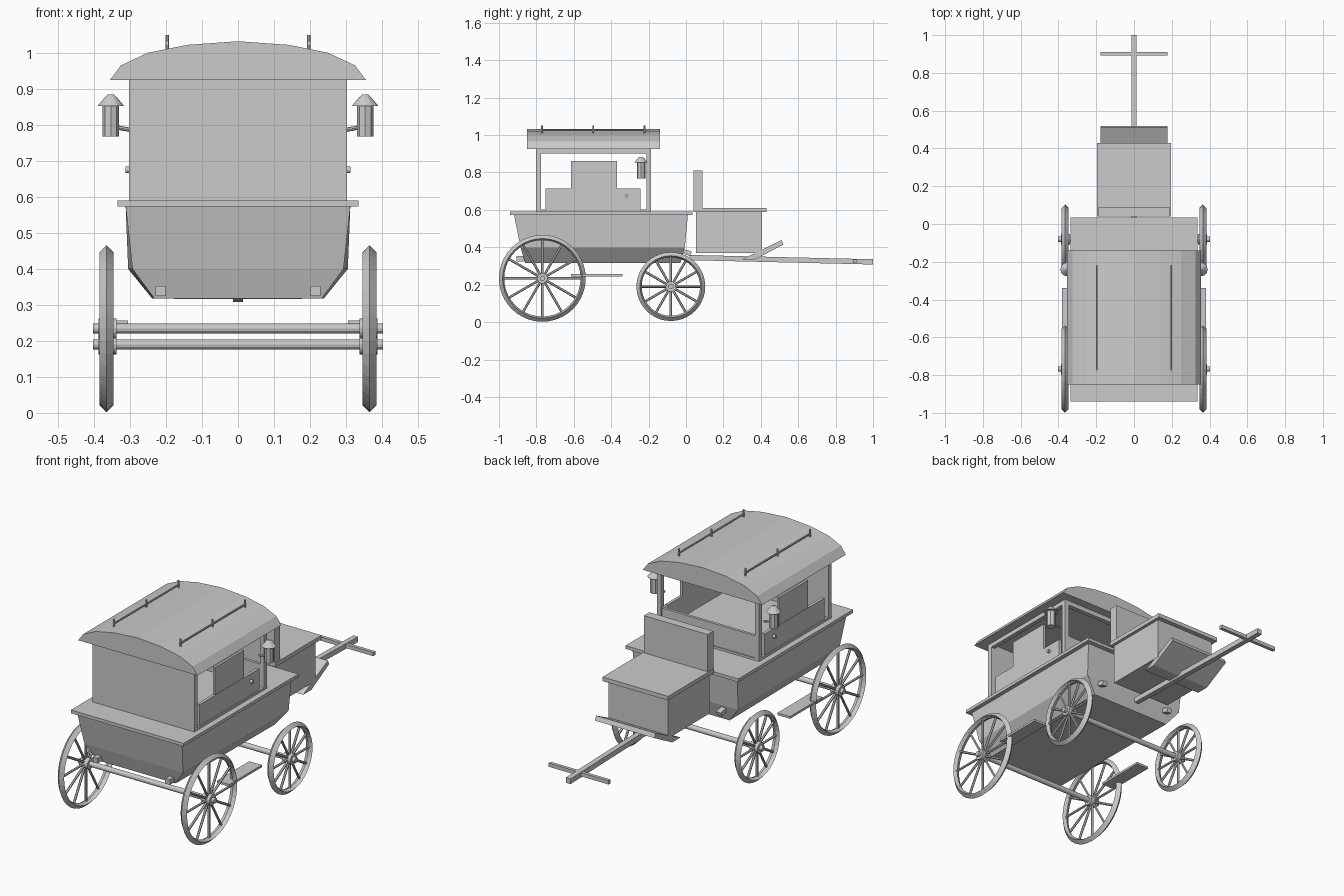
import bpy, bmesh, math
from mathutils import Vector, Matrix

if "Cube" in bpy.data.objects:
    bpy.data.objects.remove(bpy.data.objects["Cube"])


def finish(name, bm):
    bmesh.ops.recalc_face_normals(bm, faces=bm.faces)
    me = bpy.data.meshes.new(name)
    bm.to_mesh(me)
    bm.free()
    ob = bpy.data.objects.new(name, me)
    bpy.context.collection.objects.link(ob)
    return ob


def box(name, x, y, z, tilt=0):
    """Box from (min, max) ranges, optionally tilted about x."""
    bm = bmesh.new()
    bmesh.ops.create_cube(bm, size=1)
    size = [r[1] - r[0] for r in (x, y, z)]
    mid = Vector([(r[0] + r[1]) / 2 for r in (x, y, z)])
    bmesh.ops.scale(bm, vec=size, verts=bm.verts)
    bm.transform(Matrix.Translation(mid) @ Matrix.Rotation(tilt, 4, 'X'))
    return finish(name, bm)


def tube(bm, a, b, r1, r2=None, n=12):
    """Cylinder or cone between two points."""
    a, b = Vector(a), Vector(b)
    d = b - a
    m = Matrix.Translation((a + b) / 2) @ d.to_track_quat('Z', 'Y').to_matrix().to_4x4()
    bmesh.ops.create_cone(bm, cap_ends=True, segments=n, radius1=r1,
                          radius2=r1 if r2 is None else r2, depth=d.length, matrix=m)


def rod(name, a, b, r, n=12):
    bm = bmesh.new()
    tube(bm, a, b, r, n=n)
    return finish(name, bm)


def loft(name, rings):
    """Solid skinned through rings of equal point count."""
    bm = bmesh.new()
    vs = [[bm.verts.new(p) for p in ring] for ring in rings]
    n = len(vs[0])
    for a, b in zip(vs, vs[1:]):
        for i in range(n):
            bm.faces.new((a[i], a[(i + 1) % n], b[(i + 1) % n], b[i]))
    bm.faces.new(vs[0])
    bm.faces.new(vs[-1])
    return finish(name, bm)


def wheel(name, x, y, z, R):
    s = 1 if x > 0 else -1
    bm = bmesh.new()
    # rim with a diamond section
    t, n = 0.019, 40
    rings = []
    for i in range(n):
        a = 2 * math.pi * i / n
        rings.append([bm.verts.new((x + dx, y + r * math.cos(a), z + r * math.sin(a)))
                      for dx, r in ((0, R), (t, R - t), (0, R - 2 * t + 0.01), (-t, R - t))])
    for i in range(n):
        p, q = rings[i], rings[(i + 1) % n]
        for j in range(4):
            k = (j + 1) % 4
            bm.faces.new((p[j], p[k], q[k], q[j]))
    # spokes
    for i in range(12):
        a = 2 * math.pi * i / 12
        c, w = math.cos(a), math.sin(a)
        tube(bm, (x, y + .02 * c, z + .02 * w), (x, y + (R - t) * c, z + (R - t) * w), .0065, n=6)
    # hub and cap
    tube(bm, (x - s * .027, y, z), (x + s * .022, y, z), .028, n=16)
    tube(bm, (x + s * .02, y, z), (x + s * .038, y, z), .014, n=12)
    return finish(name, bm)


# wheels and axles
for label, y, z, R in (("rear", -.768, .234, .232), ("front", -.081, .19, .184)):
    rod(label + "_axle", (-.345, y, z), (.345, y, z), .014)
    for side, s in (("left", -1), ("right", 1)):
        wheel(f"{label}_wheel_{side}", s * .365, y, z, R)

# tapered hull and deck
levels = ((.575, .312, .312, -.92, .01), (.40, .293, .305, -.885, -.006), (.317, .232, .238, -.86, -.03))
loft("hull", [[(-wr, y0, z), (wr, y0, z), (wf, y1, z), (-wf, y1, z)] for z, wr, wf, y0, y1 in levels])
box("deck", (-.335, .335), (-.94, .035), (.573, .59))

# cabin walls
box("cabin_rear_wall", (-.303, .303), (-.803, -.78), (.60, .93))
box("cabin_sill", (-.303, .303), (-.803, -.187), (.588, .602))
box("cabin_front_panel", (-.295, .295), (-.207, -.192), (.60, .72))
box("cabin_front_header", (-.303, .303), (-.212, -.187), (.90, .93))

# roof
half = [(.355, .925), (.325, .965), (.25, 1.0), (.14, 1.022), (0, 1.032)]
profile = half + [(-x, z) for x, z in half[-2::-1]]
loft("roof", [[(x, y, z) for x, z in profile] for y in (-.85, -.14)])

# parts repeated on both sides
for side, s in (("left", -1), ("right", 1)):
    def xr(a, b):
        return tuple(sorted((s * a, s * b)))
    box("rear_post_" + side, xr(.278, .303), (-.803, -.775), (.59, .93))
    box("front_post_" + side, xr(.278, .303), (-.212, -.187), (.59, .93))
    box("side_header_" + side, xr(.28, .303), (-.80, -.19), (.902, .93))
    box("side_panel_" + side, xr(.281, .297), (-.75, -.243), (.60, .715))
    box("door_window_" + side, xr(.281, .294), (-.615, -.37), (.71, .862))
    rod("door_knob_" + side, (s * .295, -.317, .675), (s * .312, -.317, .675), .009)
    box("foot_step_" + side, xr(.305, .38), (-.615, -.34), (.245, .257))
    box("rear_block_" + side, xr(.201, .229), (-.905, -.85), (.325, .353))
    box("front_block_" + side, xr(.201, .229), (-.03, .028), (.362, .386), -.3)

    # roof rail
    rod("roof_rail_" + side, (s * .197, -.775, 1.026), (s * .197, -.217, 1.026), .005, 8)
    for i, y in enumerate((-.77, -.496, -.222)):
        rod(f"rail_post_{side}_{i}", (s * .197, y, 1.0), (s * .197, y, 1.05), .005, 8)

    # lantern
    bm = bmesh.new()
    x, y = s * .353, -.24
    tube(bm, (x, y, .767), (x, y, .855), .023, n=8)
    tube(bm, (x, y, .852), (x, y, .876), .037, .017, n=12)
    tube(bm, (x, y, .876), (x, y, .884), .017, .008, n=12)
    tube(bm, (s * .295, y, .785), (x, y, .796), .006, n=8)
    finish("lantern_" + side, bm)

# driver's box
box("driver_box", (-.178, .178), (.053, .405), (.37, .592))
box("driver_seat", (-.195, .195), (.04, .43), (.588, .61))
box("driver_backrest", (-.19, .19), (.04, .087), (.605, .81))
loft("footboard", [[(x, .30, .335), (x, .37, .335), (x, .52, .415), (x, .51, .438)] for x in (-.177, .177)])

# draw pole and crossbar
loft("draw_pole", [[(-.014, y, z - .014), (.014, y, z - .014), (.014, y, z + .014), (-.014, y, z + .014)]
                   for y, z in ((.02, .345), (1.0, .322))])
box("crossbar", (-.178, .178), (.893, .911), (.316, .336))
